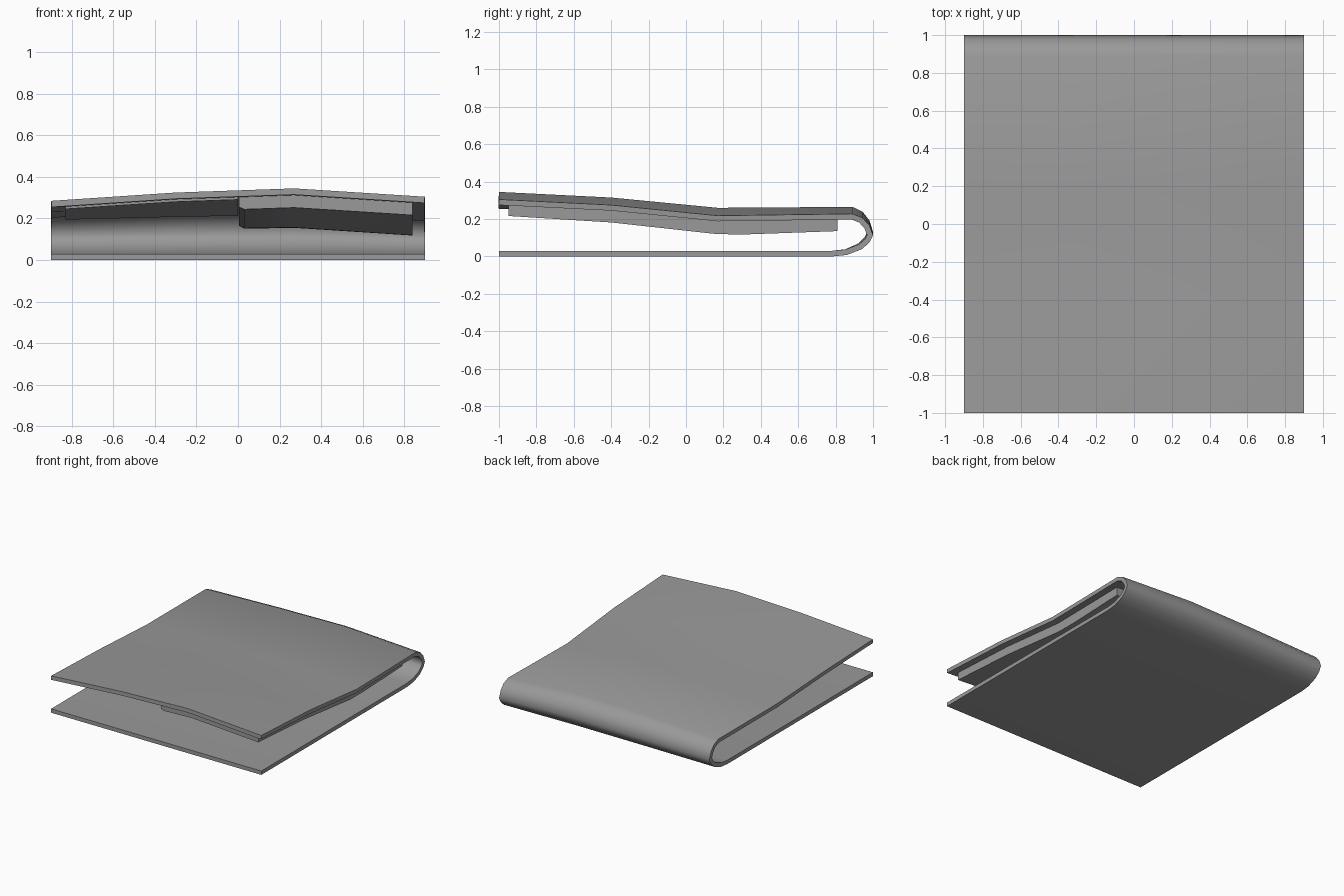
import bpy
import math

cube = bpy.data.objects.get("Cube")
if cube:
    bpy.data.objects.remove(cube, do_unlink=True)

THICK = 0.03
XS = [-0.9, -0.3, 0.27, 0.9]
YS = [-1.0, -0.4, 0.17, 0.89]
# Height of the upper flap: one row per y station, one column per x station
HEIGHTS = [
    [0.285, 0.325, 0.345, 0.305],
    [0.265, 0.295, 0.315, 0.275],
    [0.235, 0.25, 0.26, 0.218],
    [0.235, 0.255, 0.265, 0.228],
]

grey = bpy.data.materials.new("grey_leather")
grey.use_nodes = True
colour = (0.32, 0.32, 0.32, 1)
grey.diffuse_color = colour
grey.node_tree.nodes["Principled BSDF"].inputs["Base Color"].default_value = colour


def lerp(stations, values, t):
    """Piecewise linear interpolation."""
    for a, b, va, vb in zip(stations, stations[1:], values, values[1:]):
        if t <= b:
            return va + (vb - va) * (t - a) / (b - a)
    return values[-1]


def flap_height(x, y):
    return lerp(YS, [lerp(XS, row, x) for row in HEIGHTS], y)


def grid_faces(cols, rows, start=0, flip=False):
    faces = []
    for j in range(rows - 1):
        for i in range(cols - 1):
            a = start + j * cols + i
            f = (a, a + 1, a + cols + 1, a + cols)
            faces.append(f[::-1] if flip else f)
    return faces


def make_object(name, verts, faces):
    mesh = bpy.data.meshes.new(name)
    mesh.from_pydata(verts, [], faces)
    mesh.materials.append(grey)
    obj = bpy.data.objects.new(name, mesh)
    bpy.context.collection.objects.link(obj)
    return obj


def smooth(obj, degrees):
    bpy.ops.object.select_all(action="DESELECT")
    obj.select_set(True)
    bpy.context.view_layer.objects.active = obj
    for mod in list(obj.modifiers):
        bpy.ops.object.modifier_apply(modifier=mod.name)
    bpy.ops.object.shade_smooth_by_angle(angle=math.radians(degrees))


# Folded cover: upper flap, rounded spine at the back, flat lower flap.
# Each path point is (y, fraction of the flap height).
path = [(y, 1.0) for y in YS]
path += [(0.945, 0.9), (0.98, 0.73), (1.0, 0.5), (0.982, 0.33),
         (0.94, 0.17), (0.86, 0.035), (0.78, 0.0), (-1.0, 0.0)]
verts = [(x, y, flap_height(x, y) * f) for y, f in path for x in XS]
cover = make_object("folded_cover", verts, grid_faces(len(XS), len(path)))
solid = cover.modifiers.new("thickness", "SOLIDIFY")
solid.thickness = THICK
solid.offset = -1
solid.use_even_offset = True
smooth(cover, 50)


# Inner pads hanging under the upper flap and following its bend
def make_pad(name, xs, ys, depths, edge_scale=1.0):
    top, bottom = [], []
    for y, depth in zip(ys, depths):
        for x in xs:
            z = flap_height(x, y) - THICK
            d = depth * (edge_scale if x == xs[0] else 1.0)
            top.append((x, y, z + 0.004))
            bottom.append((x, y, z - d))
    c, r = len(xs), len(ys)
    n = c * r
    faces = grid_faces(c, r) + grid_faces(c, r, n, flip=True)
    # Side walls around the border
    border = list(range(c)) + [j * c + c - 1 for j in range(1, r)]
    border += [n - 1 - i for i in range(1, c)]
    border += [j * c for j in range(r - 2, 0, -1)]
    for a, b in zip(border, border[1:] + border[:1]):
        faces.append((a, a + n, b + n, b))
    smooth(make_object(name, top + bottom, faces), 40)


pad_rows = [-0.95, -0.4, 0.17, 0.33, 0.81]
make_pad("thick_pocket", [0.005, 0.03, 0.27, 0.84], pad_rows,
         [0.06, 0.067, 0.073, 0.076, 0.065], edge_scale=0.8)
make_pad("thin_pocket", [-0.83, -0.3, 0.0], pad_rows, [0.012] * 5)
